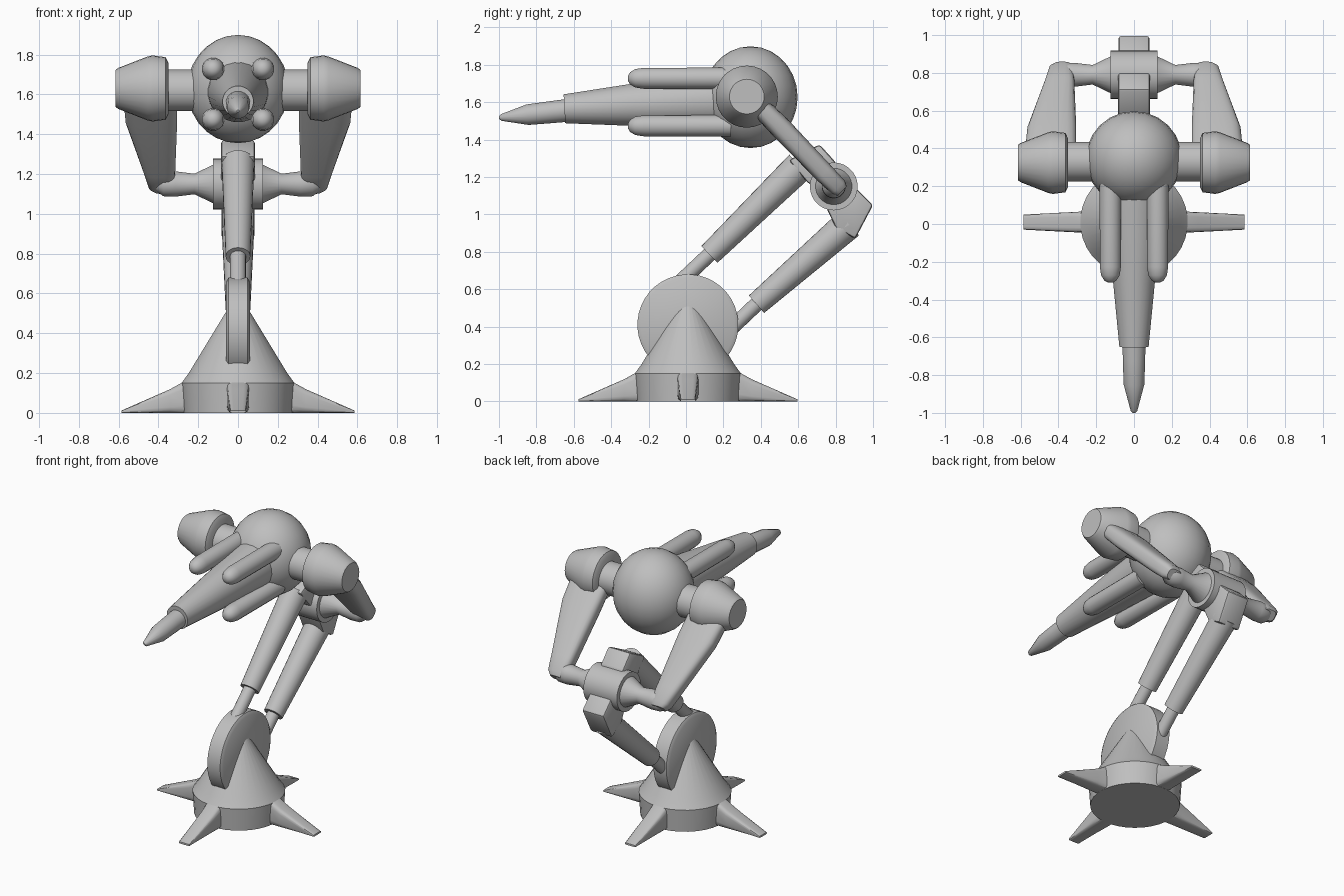
import bpy, bmesh
from math import sin, cos, pi, copysign
from mathutils import Vector, Matrix

cube = bpy.data.objects.get("Cube")
if cube:
    bpy.data.objects.remove(cube, do_unlink=True)

GREY = (0.52, 0.52, 0.52, 1)
metal = bpy.data.materials.new("plain grey")
metal.use_nodes = True
metal.diffuse_color = GREY
metal.node_tree.nodes["Principled BSDF"].inputs["Base Color"].default_value = GREY


def finish(name, bm, mirror=False, angle=35):
    bmesh.ops.recalc_face_normals(bm, faces=bm.faces)
    mesh = bpy.data.meshes.new(name)
    bm.to_mesh(mesh)
    bm.free()
    mesh.materials.append(metal)
    ob = bpy.data.objects.new(name, mesh)
    bpy.context.collection.objects.link(ob)
    if mirror:
        ob.modifiers.new("Mirror", 'MIRROR')
    bpy.ops.object.select_all(action='DESELECT')
    ob.select_set(True)
    bpy.context.view_layer.objects.active = ob
    bpy.ops.object.shade_smooth_by_angle(angle=angle * pi / 180)
    return ob


def loft(name, rings, sides=24, power=1.0, mirror=False):
    """Skin rings of (centre, half axis u, half axis v); low power = boxier."""
    bm = bmesh.new()
    loops = []
    for c, u, v in rings:
        loop = []
        for i in range(sides):
            a = 2 * pi * (i + 0.5) / sides
            p = [copysign(abs(f) ** power, f) for f in (cos(a), sin(a))]
            loop.append(bm.verts.new(Vector(c) + Vector(u) * p[0] + Vector(v) * p[1]))
        loops.append(loop)
    for low, high in zip(loops, loops[1:]):
        for i in range(sides):
            j = (i + 1) % sides
            bm.faces.new((low[i], low[j], high[j], high[i]))
    bm.faces.new(loops[0])
    bm.faces.new(loops[-1])
    return finish(name, bm, mirror)


def turned(name, a, b, profile, sides=24, mirror=False):
    """Round part along a line, profile of (fraction along, radius)."""
    a, b = Vector(a), Vector(b)
    axis = (b - a).normalized()
    u = axis.orthogonal().normalized()
    v = axis.cross(u)
    return loft(name, [(a.lerp(b, t), u * r, v * r) for t, r in profile], sides, mirror=mirror)


def plate(name, outline, half):
    """Side outline (y, z) given a thickness across x."""
    bm = bmesh.new()
    face = bm.faces.new([bm.verts.new((-half, y, z)) for y, z in outline])
    out = bmesh.ops.extrude_face_region(bm, geom=[face])
    moved = [g for g in out["geom"] if isinstance(g, bmesh.types.BMVert)]
    bmesh.ops.translate(bm, verts=moved, vec=(2 * half, 0, 0))
    bmesh.ops.bevel(bm, geom=bm.edges[:], offset=0.015, segments=2, affect='EDGES', profile=0.5)
    return finish(name, bm)


# Base: conical foot with four splayed legs
MID = 0.01
turned("base_cone", (0, MID, 0), (0, MID, 0.6),
       [(0, 0.275), (0.25, 0.285), (0.33, 0.25), (0.97, 0.015)], 32)
for k in range(4):
    turn = Matrix.Rotation(k * pi / 2, 3, 'Z')
    rings = []
    for x, w, h in ((0.18, 0.07, 0.19), (0.26, 0.057, 0.165), (0.34, 0.053, 0.12), (0.585, 0.04, 0.012)):
        rings.append((turn @ Vector((x, 0, h / 2)) + Vector((0, MID, 0)),
                      turn @ Vector((0, w, 0)), (0, 0, h / 2)))
    loft(f"base_leg_{k + 1}", rings, 16, 0.4)

# Pivot wheel standing in the foot
turned("pivot_wheel", (-0.06, MID, 0.41), (0.06, MID, 0.41),
       [(0, 0.25), (0.1, 0.27), (0.9, 0.27), (1, 0.25)], 40)

# Twin lower arm struts, each a thin rod inside a tapered sleeve
for label, foot, start, end in (("front", (-0.03, 0.64), (0.125, 0.786), (0.61, 1.26)),
                                ("rear", (0.24, 0.39), (0.377, 0.52), (0.87, 0.95))):
    turned(label + "_rod", (0, *foot), (0, *start), [(0, 0.04), (1, 0.04)], 16)
    turned(label + "_sleeve", (0, *start), (0, *end), [(0, 0.062), (1, 0.083)])

# Elbow hub with the two blocks holding the struts
HUB = (0.79, 1.15)
turned("elbow_hub", (-0.125, *HUB), (0.125, *HUB), [(0, 0.128), (1, 0.128)], 28)
plate("front_elbow_block", [(0.55, 1.29), (0.714, 1.374), (0.80, 1.28), (0.78, 1.1), (0.65, 1.17)], 0.085)
plate("rear_elbow_block", [(0.79, 1.2), (0.92, 1.13), (1.0, 1.05), (0.905, 0.87),
                           (0.80, 0.93), (0.72, 1.1)], 0.082)
turned("elbow_links", (0.12, *HUB), (0.42, *HUB),
       [(0, 0.1), (0.33, 0.052), (0.65, 0.064), (0.85, 0.062), (1, 0.03)], mirror=True)

# Upper arms
rings = []
for c, w, t in (((0.44, 0.40, 1.57), 0.135, 0.055), ((0.435, 0.50, 1.47), 0.13, 0.06),
                ((0.395, 0.74, 1.22), 0.08, 0.055), ((0.385, 0.815, 1.145), 0.065, 0.05),
                ((0.38, 0.835, 1.125), 0.045, 0.035)):
    rings.append((c, (w, 0, 0), (0, t * 0.7, t * 0.7)))
loft("upper_arms", rings, 20, 0.6, mirror=True)

# Shoulders and the axle through the head
SHOULDER = (0.325, 1.63)
turned("shoulders", (0.35, *SHOULDER), (0.615, *SHOULDER),
       [(0, 0.13), (0.05, 0.157), (0.3, 0.166), (0.4, 0.16), (0.95, 0.103), (1, 0.093)], 28, mirror=True)
turned("shoulder_axle", (-0.37, 0.33, 1.62), (0.37, 0.33, 1.62), [(0, 0.105), (1, 0.105)])

# Head
bm = bmesh.new()
bmesh.ops.create_uvsphere(bm, u_segments=24, v_segments=14, radius=1)
bmesh.ops.scale(bm, vec=(0.255, 0.252, 0.272), verts=bm.verts)
bmesh.ops.translate(bm, vec=(0, 0.345, 1.627), verts=bm.verts)
finish("head", bm)

# Barrel and pointed muzzle
turned("barrel", (0, 0.22, 1.615), (0, -0.65, 1.565),
       [(0, 0.155), (0.15, 0.148), (0.6, 0.112), (1, 0.078)])
turned("muzzle", (0, -0.6, 1.56), (0, -1.0, 1.517),
       [(0, 0.063), (0.3, 0.06), (0.62, 0.056), (0.97, 0.018), (1, 0.006)], 16)

# Four pods around the barrel
for label, z in (("upper", 1.728), ("lower", 1.474)):
    turned(label + "_pods", (0.125, 0.24, z), (0.125, -0.31, z),
           [(0, 0.058), (0.85, 0.057), (0.93, 0.05), (0.98, 0.033), (1, 0.014)], 16, mirror=True)
